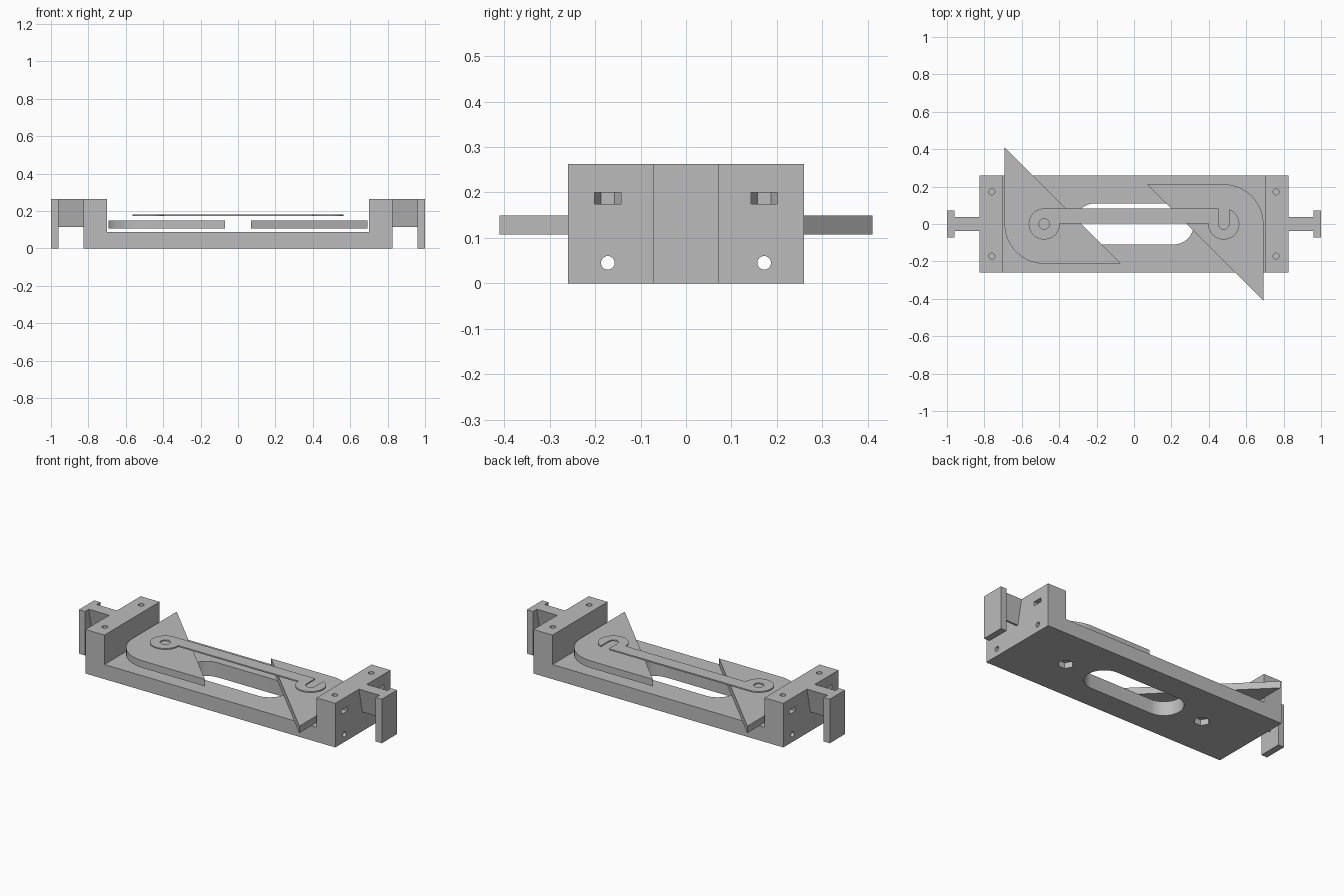
import bpy, bmesh, math
from mathutils import Matrix

cube = bpy.data.objects.get("Cube")
if cube:
    bpy.data.objects.remove(cube, do_unlink=True)

grey = bpy.data.materials.new("light grey plastic")
grey.use_nodes = True
grey.diffuse_color = (0.5, 0.5, 0.5, 1)
grey.node_tree.nodes["Principled BSDF"].inputs["Base Color"].default_value = (0.5, 0.5, 0.5, 1)

# Axis frames: profile (u, v) and extrusion w mapped to the model axes
ALONG_Z = Matrix.Identity(4)
ALONG_X = Matrix(((0, 0, 1, 0), (1, 0, 0, 0), (0, 1, 0, 0), (0, 0, 0, 1)))   # u=y, v=z
ALONG_Y = Matrix(((1, 0, 0, 0), (0, 0, 1, 0), (0, 1, 0, 0), (0, 0, 0, 1)))   # u=x, v=z


def prism(name, points, low, high, frame=ALONG_Z):
    """Extrude a closed 2D profile from low to high."""
    bm = bmesh.new()
    face = bm.faces.new([bm.verts.new((u, v, low)) for u, v in points])
    ext = bmesh.ops.extrude_face_region(bm, geom=[face])
    verts = [g for g in ext["geom"] if isinstance(g, bmesh.types.BMVert)]
    bmesh.ops.translate(bm, verts=verts, vec=(0, 0, high - low))
    bm.transform(frame)
    bmesh.ops.recalc_face_normals(bm, faces=bm.faces)
    mesh = bpy.data.meshes.new(name)
    bm.to_mesh(mesh)
    bm.free()
    mesh.materials.append(grey)
    obj = bpy.data.objects.new(name, mesh)
    bpy.context.collection.objects.link(obj)
    return obj


def arc(cx, cy, r, start, end, steps=24):
    angles = [math.radians(start + (end - start) * i / steps) for i in range(steps + 1)]
    return [(cx + r * math.cos(a), cy + r * math.sin(a)) for a in angles]


def circle(cx, cy, r, sides=32):
    return arc(cx, cy, r, 0, 360, sides)[:-1]


def rect(u0, u1, v0, v1):
    return [(u0, v0), (u1, v0), (u1, v1), (u0, v1)]


def cut(obj, cutters, operation='DIFFERENCE'):
    """Apply booleans and discard the helper solids."""
    for c in cutters:
        c.hide_render = True
        mod = obj.modifiers.new("cut", 'BOOLEAN')
        mod.operation, mod.solver, mod.object = operation, 'EXACT', c
    graph = bpy.context.evaluated_depsgraph_get()
    mesh = bpy.data.meshes.new_from_object(obj.evaluated_get(graph))
    obj.modifiers.clear()
    obj.data = mesh
    for c in cutters:
        bpy.data.objects.remove(c, do_unlink=True)


END, INNER, HALF_Y = 0.825, 0.70, 0.26
TOP, FLOOR = 0.263, 0.087
PIVOT, SCREW_Y, SCREW_X, NUT = 0.48, 0.172, 0.76, 0.029
parts = []

# Base tray with raised end blocks
base = prism("base_frame", [(-END, 0), (END, 0), (END, TOP), (INNER, TOP), (INNER, FLOOR),
                            (-INNER, FLOOR), (-INNER, TOP), (-END, TOP)],
             -HALF_Y, HALF_Y, ALONG_Y)
# Central rounded window
cutters = [prism("window_cutter", arc(0.21, 0, 0.11, -90, 90) + arc(-0.21, 0, 0.11, 90, 270),
                 -0.1, 0.2)]
for sy in (-1, 1):
    y = sy * SCREW_Y
    # Long rod bore
    cutters.append(prism("bore_cutter", circle(y, 0.045, 0.015), -1, 1, ALONG_X))
    for sx in (-1, 1):
        # Hexagonal recess at the bore's mouth
        ends = sorted((sx * 0.79, sx * 0.9))
        cutters.append(prism("recess_cutter", circle(y, 0.045, NUT, 6), *ends, ALONG_X))
        # Nut slot with a hexagonal inner end, and the screw hole above it
        hexagon = [(sx * SCREW_X - sx * v, y + u) for u, v in circle(0, 0, NUT, 6) if v > 0]
        slot = hexagon + [(sx * SCREW_X, y - NUT), (sx * 0.9, y - NUT),
                          (sx * 0.9, y + NUT), (sx * SCREW_X, y + NUT)]
        cutters.append(prism("slot_cutter", slot, 0.175, 0.2))
        cutters.append(prism("screw_cutter", circle(sx * SCREW_X, y, 0.016), 0.1, 0.3))
# Pivot nut pockets underneath
for sx in (-1, 1):
    cutters.append(prism("pocket_cutter", circle(sx * PIVOT, 0, 0.045, 6), -0.05, 0.035))
cut(base, cutters)
parts.append(base)

# T-shaped rails on both ends, with a neck narrowing downwards
for side, sx in (("left", 1), ("right", -1)):
    neck = [(-0.037, TOP), (0.037, TOP), (0.006, 0.115), (-0.006, 0.115)]
    parts.append(prism(side + "_rail_neck", neck, *sorted((sx * END, sx * 0.96)), ALONG_X))
    parts.append(prism(side + "_rail_flange", rect(-0.072, 0.072, 0, TOP),
                       *sorted((sx * 0.96, sx)), ALONG_X))

# Two triangular wings with one rounded corner, turned half a circle from each other
wing = [(-0.692, 0.41), *arc(-PIVOT, 0, 0.212, 180, 270), (-0.07, -0.212)]
for side, s in (("right", 1), ("left", -1)):
    parts.append(prism(side + "_wing", [(s * x, s * y) for x, y in wing], 0.107, 0.149))

# Thin link with a ring at one pivot and an open hook at the other
RING, BAR = 0.083, 0.004
drop = math.degrees(math.asin(BAR / RING))
outline = arc(-PIVOT, 0, RING, 90, 360 + drop, 40) + arc(PIVOT, 0, RING, 180 - drop, 450, 40)
link = prism("hook_link", outline, 0.173, 0.181)
cut(link, [prism("ring_cutter", circle(-PIVOT, 0, 0.028), 0.1, 0.25),
           prism("hook_cutter", arc(PIVOT, 0, 0.028, 180, 360)
                 + [(PIVOT + 0.028, 0.15), (PIVOT - 0.028, 0.15)], 0.1, 0.25)])
parts.append(link)

# Smooth curved walls while keeping edges crisp
bpy.ops.object.select_all(action='DESELECT')
for obj in parts:
    obj.select_set(True)
bpy.context.view_layer.objects.active = base
bpy.ops.object.shade_smooth_by_angle(angle=math.radians(30))
